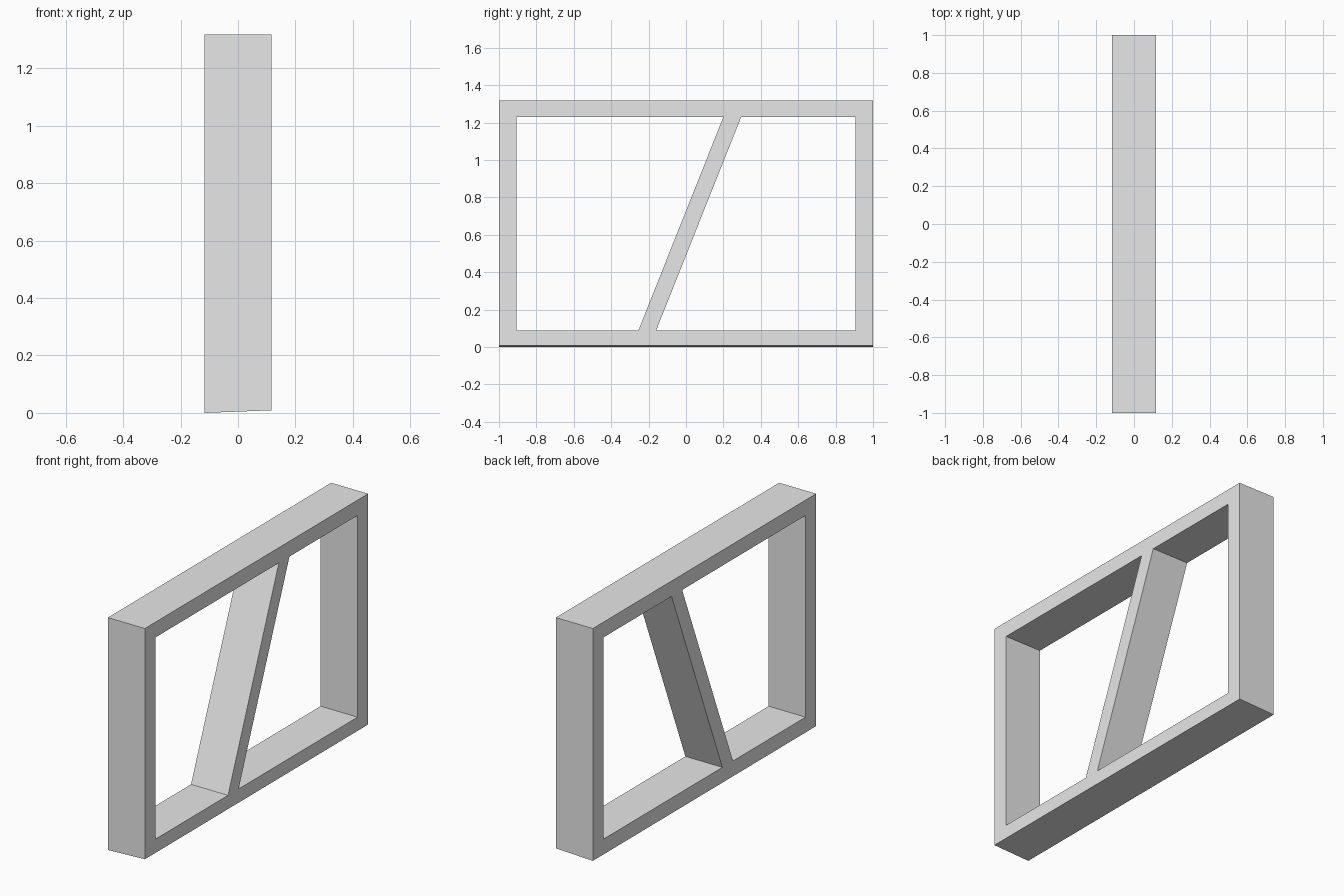
import bpy, bmesh

if "Cube" in bpy.data.objects:
    bpy.data.objects.remove(bpy.data.objects["Cube"])

HALF = 0.116  # half depth of the frame along x

# Corner points in the (y, z) plane
outer = [(-1, 0), (1, 0), (1, 1.317), (-1, 1.317)]
left_hole = [(-0.905, 0.087), (-0.255, 0.087), (0.2, 1.23), (-0.905, 1.23)]
right_hole = [(-0.16, 0.087), (0.905, 0.087), (0.905, 1.23), (0.295, 1.23)]

bm = bmesh.new()
o, l, r = ([bm.verts.new((-HALF, y, z)) for y, z in pts]
           for pts in (outer, left_hole, right_hole))

# Rails, stiles and slanted divider, sharing their corners
bm.faces.new((o[0], o[1], r[1], r[0], l[1], l[0]))
bm.faces.new((o[1], o[2], r[2], r[1]))
bm.faces.new((o[2], o[3], l[3], l[2], r[3], r[2]))
bm.faces.new((o[3], o[0], l[0], l[3]))
bm.faces.new((l[1], r[0], r[3], l[2]))

# Give the flat layout its depth
ext = bmesh.ops.extrude_face_region(bm, geom=bm.faces[:], use_keep_orig=True)
new_verts = [g for g in ext["geom"] if isinstance(g, bmesh.types.BMVert)]
bmesh.ops.translate(bm, verts=new_verts, vec=(2 * HALF, 0, 0))

# Underside rises slightly towards +x
for v in new_verts:
    if v.co.z < 0.01:
        v.co.z = 0.009
bmesh.ops.recalc_face_normals(bm, faces=bm.faces[:])

mesh = bpy.data.meshes.new("divided_frame")
bm.to_mesh(mesh)
bm.free()

grey = bpy.data.materials.new("light grey")
grey.diffuse_color = (0.8, 0.8, 0.8, 1)
grey.use_nodes = True
grey.node_tree.nodes["Principled BSDF"].inputs["Base Color"].default_value = grey.diffuse_color
mesh.materials.append(grey)
bpy.context.collection.objects.link(bpy.data.objects.new("divided_frame", mesh))
